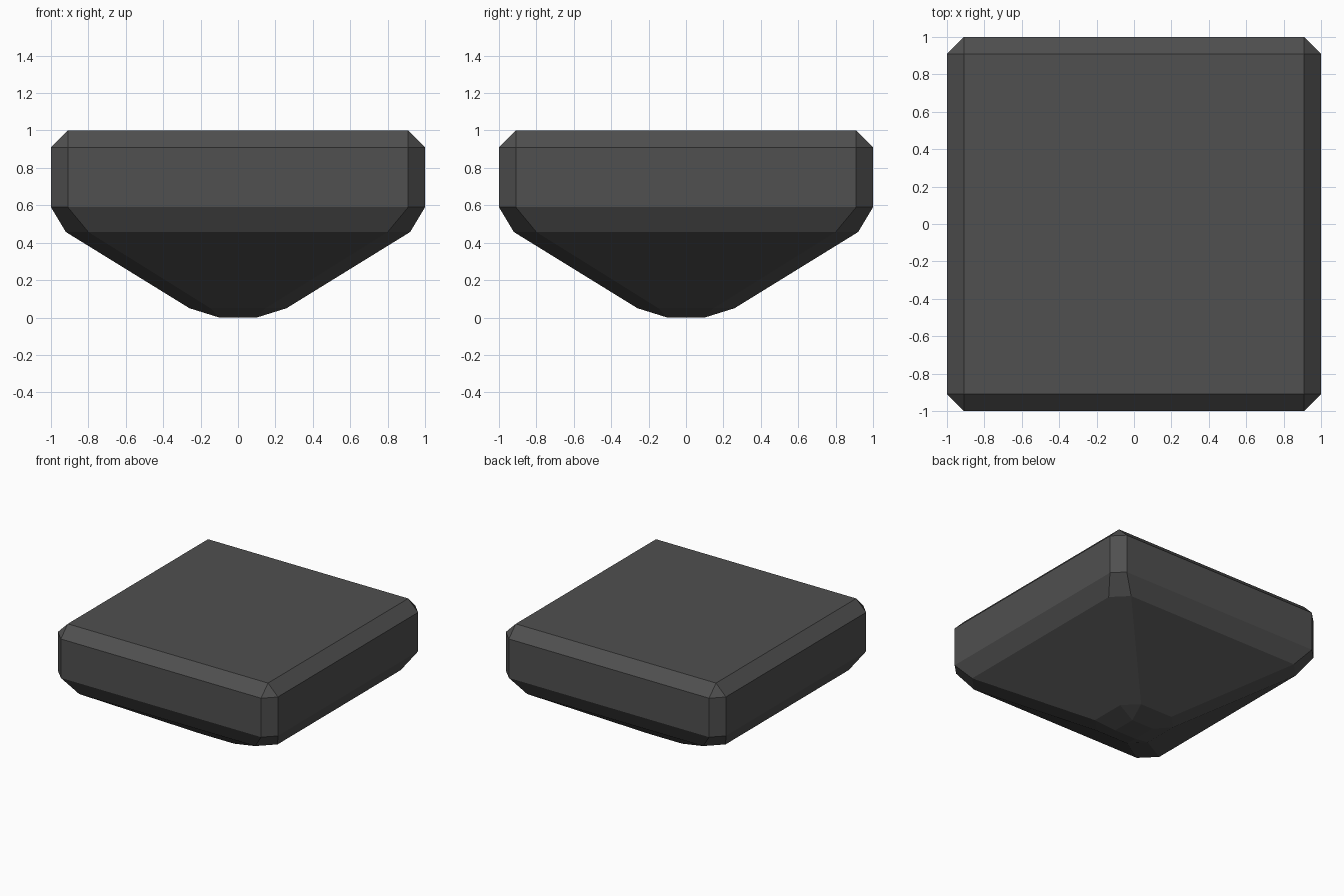
import bpy, bmesh

if "Cube" in bpy.data.objects:
    bpy.data.objects.remove(bpy.data.objects["Cube"])

# One flat dark grey
grey = bpy.data.materials.new("dark_grey")
grey.diffuse_color = (0.08, 0.08, 0.08, 1)
grey.use_nodes = True
grey.node_tree.nodes["Principled BSDF"].inputs["Base Color"].default_value = grey.diffuse_color

# Profile from bottom to top: (height, half width, where the corner cut starts)
PROFILE = [
    (0.00, 0.10, 0.10),
    (0.05, 0.26, 0.148),
    (0.457, 0.92, 0.80),
    (0.59, 1.00, 0.91),
    (0.91, 1.00, 0.91),
    (1.00, 0.91, 0.91),
]


def ring(bm, z, h, c):
    """Square ring with cut corners: eight vertices, counter-clockwise."""
    pts = []
    x0, y0, x1, y1 = h, -c, h, c
    for _ in range(4):
        pts += [(x0, y0, z), (x1, y1, z)]
        x0, y0, x1, y1 = -y0, x0, -y1, x1
    return [bm.verts.new(p) for p in pts]


# Faceted block: loft the rings, cap both ends, merge the uncut corners
bm = bmesh.new()
rings = [ring(bm, *p) for p in PROFILE]
for low, high in zip(rings, rings[1:]):
    for i in range(8):
        j = (i + 1) % 8
        bm.faces.new((low[i], low[j], high[j], high[i]))
bm.faces.new(rings[0][::-1])
bm.faces.new(rings[-1])
bmesh.ops.remove_doubles(bm, verts=bm.verts, dist=0.001)
bmesh.ops.recalc_face_normals(bm, faces=bm.faces)

mesh = bpy.data.meshes.new("faceted_block")
bm.to_mesh(mesh)
bm.free()
mesh.materials.append(grey)
block = bpy.data.objects.new("faceted_block", mesh)
bpy.context.collection.objects.link(block)
